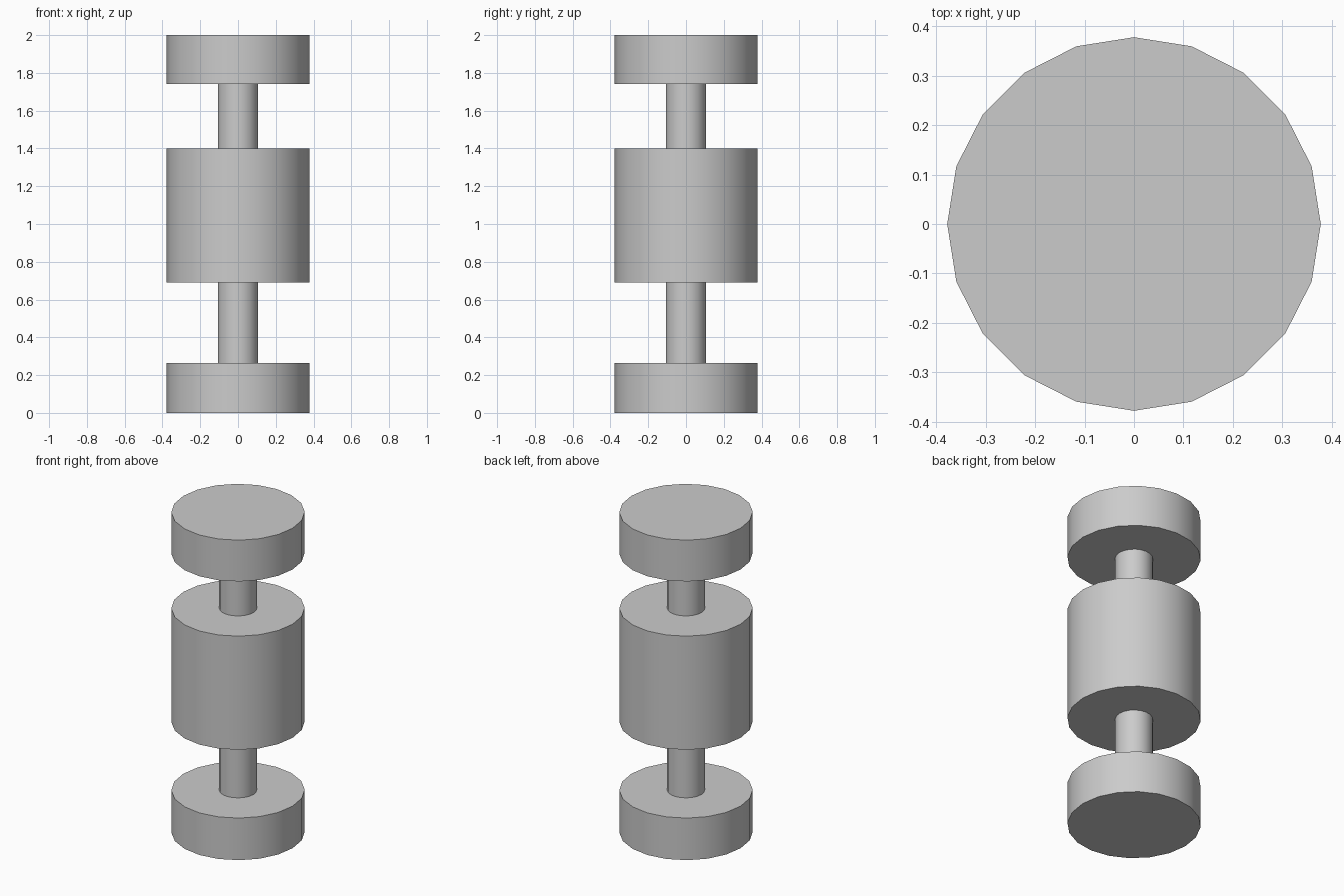
import bpy
import math

if "Cube" in bpy.data.objects:
    bpy.data.objects.remove(bpy.data.objects["Cube"])

SIDES = 20
WIDE, THIN = 0.378, 0.107


def cylinder(name, radius, z0, z1):
    """Upright cylinder between two heights, smooth sides with sharp rims."""
    bpy.ops.mesh.primitive_cylinder_add(
        vertices=SIDES, radius=radius, depth=z1 - z0,
        location=(0, 0, (z0 + z1) / 2))
    bpy.context.object.name = name
    bpy.ops.object.shade_smooth_by_angle(angle=math.radians(30))


# Wide discs and drum joined by thin rods, from bottom to top
parts = [
    ("bottom_disc", WIDE, 0.0, 0.263),
    ("lower_rod", THIN, 0.263, 0.69),
    ("middle_drum", WIDE, 0.69, 1.40),
    ("upper_rod", THIN, 1.40, 1.742),
    ("top_disc", WIDE, 1.742, 2.0),
]
for part in parts:
    cylinder(*part)
